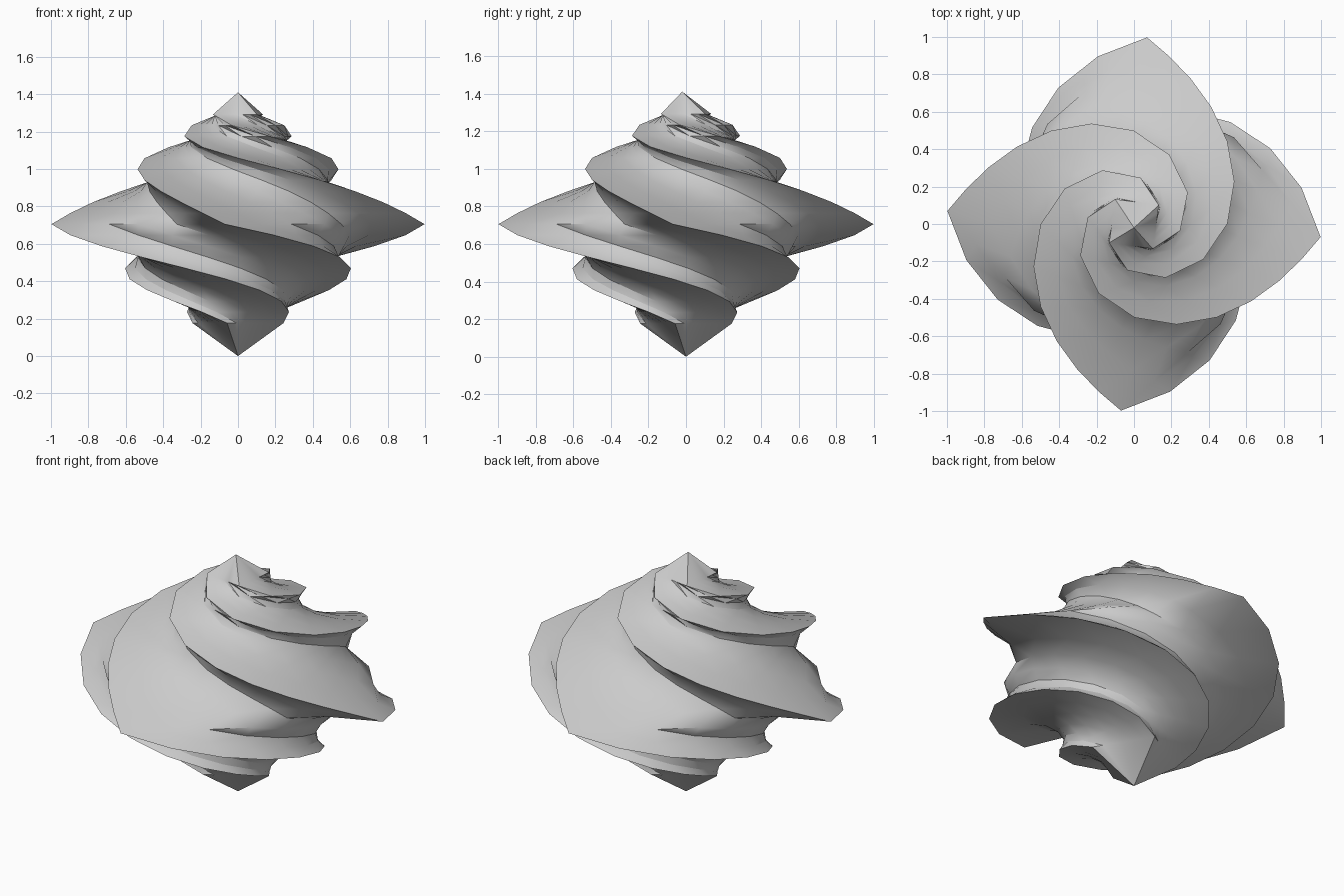
import bpy, bmesh, math

cube = bpy.data.objects.get("Cube")
if cube:
    bpy.data.objects.remove(cube, do_unlink=True)

HALF = 0.705      # height of each pyramid
ROWS = 12         # rings from the widest section to a tip
LOWER_ROWS = 9    # rings kept before the plain lower point
UPPER_ROWS = 10   # rings kept before the plain upper point
SEGS = 6          # segments along each side of the square section

# One flat colour
grey = bpy.data.materials.new("light grey")
grey.use_nodes = True
colour = (0.6, 0.6, 0.6, 1)
grey.diffuse_color = colour
grey.node_tree.nodes["Principled BSDF"].inputs["Base Color"].default_value = colour


def twist(u, side):
    """Turn of the section, u = 0 at the equator and 1 at a tip."""
    if side > 0:
        return math.radians(-4 - 85 * u - 90 * u ** 2 - 165 * u ** 3)
    return math.radians(-4 + 190 * u + 50 * u ** 2)


def ring(bm, u, side):
    """Square section, hollowed under each ridge near the equator."""
    r, a = 1 - u, twist(u, side)
    depth = 0.16 * max(0, 1 - u / 0.3)
    verts = []
    for c in range(4):
        a0, a1 = a + c * math.pi / 2, a + (c + 1) * math.pi / 2
        for s in range(SEGS):
            t = s / SEGS
            hollow = 1 - depth * max(0, math.sin(2 * math.pi * (t - 0.5)))
            x = r * hollow * (math.cos(a0) * (1 - t) + math.cos(a1) * t)
            y = r * hollow * (math.sin(a0) * (1 - t) + math.sin(a1) * t)
            verts.append(bm.verts.new((x, y, HALF * (1 + side * u))))
    return verts


# Twisted double pyramid, built ring by ring from bottom to top
bm = bmesh.new()
rings = [ring(bm, k / ROWS, -1) for k in range(LOWER_ROWS, 0, -1)]
rings += [ring(bm, k / ROWS, 1) for k in range(UPPER_ROWS + 1)]
n = 4 * SEGS
for low, high in zip(rings, rings[1:]):
    for i in range(n):
        j = (i + 1) % n
        # Diagonals run along the swirl
        bm.faces.new((low[i], low[j], high[j]))
        bm.faces.new((low[i], high[j], high[i]))

# Pointed ends
bottom = bm.verts.new((0, 0, 0))
top = bm.verts.new((0, -0.02, 2 * HALF))
for i in range(n):
    j = (i + 1) % n
    bm.faces.new((rings[0][j], rings[0][i], bottom))
    bm.faces.new((rings[-1][i], rings[-1][j], top))
bmesh.ops.recalc_face_normals(bm, faces=bm.faces)

mesh = bpy.data.meshes.new("twisted_spindle")
bm.to_mesh(mesh)
bm.free()
mesh.materials.append(grey)
spindle = bpy.data.objects.new("twisted_spindle", mesh)
bpy.context.collection.objects.link(spindle)

# Smooth surfaces with crisp ridges
bpy.ops.object.select_all(action='DESELECT')
spindle.select_set(True)
bpy.context.view_layer.objects.active = spindle
bpy.ops.object.shade_smooth_by_angle(angle=math.radians(42))
